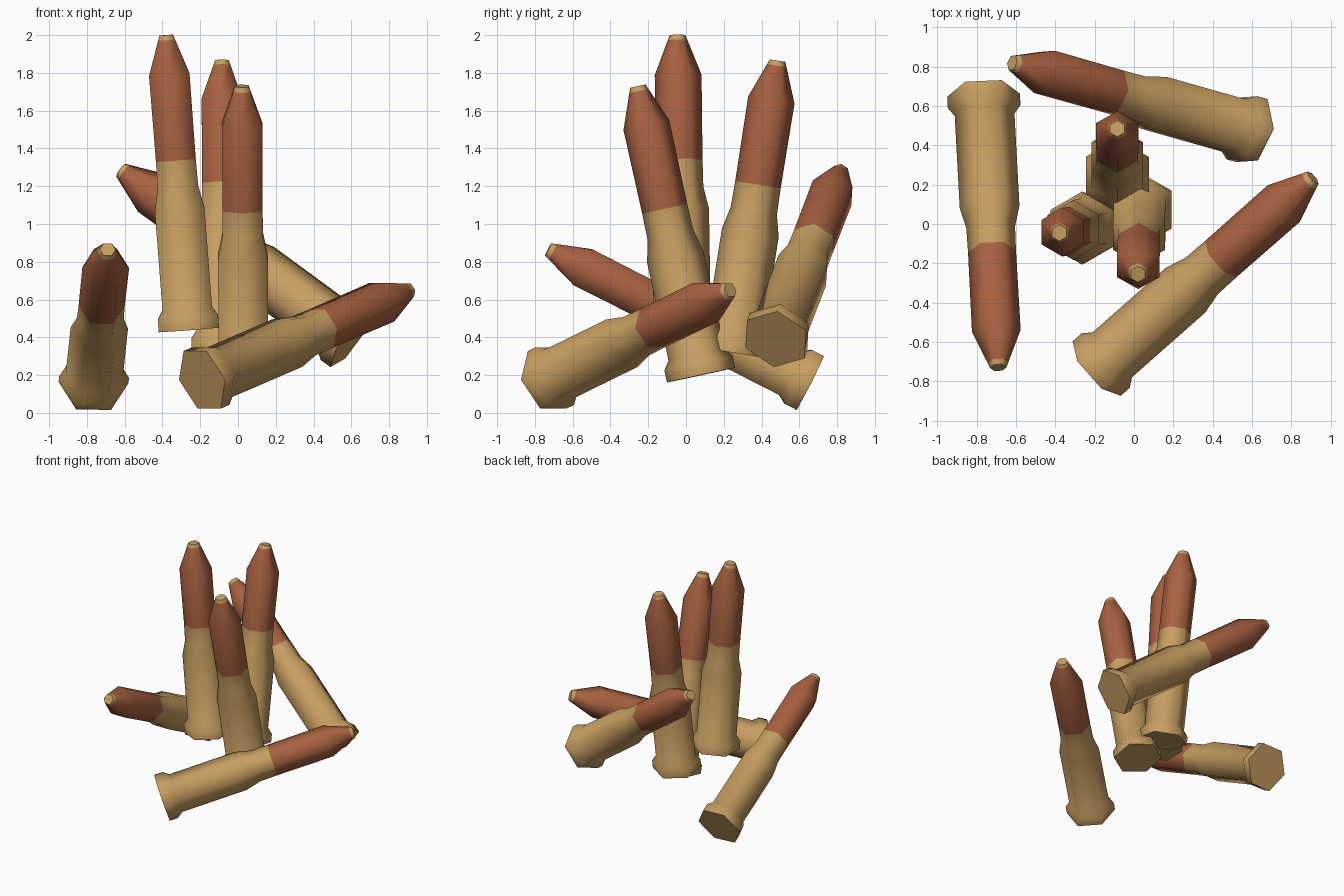
import bpy, bmesh, math
from mathutils import Vector

if "Cube" in bpy.data.objects:
    bpy.data.objects.remove(bpy.data.objects["Cube"])


def material(name, rgb):
    m = bpy.data.materials.new(name)
    m.diffuse_color = (*rgb, 1)
    m.use_nodes = True
    m.node_tree.nodes["Principled BSDF"].inputs["Base Color"].default_value = m.diffuse_color
    return m


BRASS = material("brass", (0.57, 0.34, 0.12))
COPPER = material("copper", (0.39, 0.12, 0.052))

# Shared profile: (distance along axis / total length, corner radius)
PROFILE = [(0.0, 0.185), (0.042, 0.185), (0.072, 0.152), (0.41, 0.152),
           (0.485, 0.124), (0.575, 0.122), (0.865, 0.124),
           (0.983, 0.052), (1.0, 0.042)]
NECK, TIP = 0.575, 0.983
SIDES = 6


def cartridge(name, base, tip, corner_dir):
    """Six-sided cartridge from base centre to tip, one corner facing corner_dir."""
    base, tip = Vector(base), Vector(tip)
    axis = tip - base
    w = axis.normalized()
    u = Vector(corner_dir)
    u = (u - w * u.dot(w)).normalized()
    v = w.cross(u)

    bm = bmesh.new()
    rings = []
    for t, r in PROFILE:
        ring = []
        for i in range(SIDES):
            a = 2 * math.pi * i / SIDES
            ring.append(bm.verts.new(base + axis * t + (u * math.cos(a) + v * math.sin(a)) * r))
        rings.append(ring)
    for k in range(len(rings) - 1):
        middle = (PROFILE[k][0] + PROFILE[k + 1][0]) / 2
        for i in range(SIDES):
            j = (i + 1) % SIDES
            f = bm.faces.new((rings[k][i], rings[k][j], rings[k + 1][j], rings[k + 1][i]))
            f.material_index = int(NECK < middle < TIP)   # copper nose
    bm.faces.new(rings[0][::-1])
    bm.faces.new(rings[-1])

    mesh = bpy.data.meshes.new(name)
    bm.to_mesh(mesh)
    bm.free()
    mesh.materials.append(BRASS)
    mesh.materials.append(COPPER)
    ob = bpy.data.objects.new(name, mesh)
    bpy.context.collection.objects.link(ob)
    bpy.ops.object.select_all(action='DESELECT')
    ob.select_set(True)
    bpy.context.view_layer.objects.active = ob
    bpy.ops.object.shade_smooth_by_angle(angle=math.radians(70))


# Three standing cartridges
cartridge("standing_left", (-0.26, -0.02, 0.44), (-0.38, -0.045, 2.0), (0, 1, 0))
cartridge("standing_back", (-0.085, 0.24, 0.32), (-0.085, 0.485, 1.865), (0, 1, 0))
cartridge("standing_front", (0.03, 0.08, 0.20), (0.02, -0.255, 1.73), (0, 1, 0))
# Three leaning cartridges around them
cartridge("leaning_left", (-0.765, 0.655, 0.16), (-0.69, -0.73, 0.865), (1, 0, 0))
cartridge("leaning_right", (-0.19, -0.735, 0.175), (0.91, 0.235, 0.65), (0.66, -0.75, 0))
cartridge("leaning_back", (0.60, 0.475, 0.39), (-0.62, 0.82, 1.285), (0.43, 0.863, 0.25))
